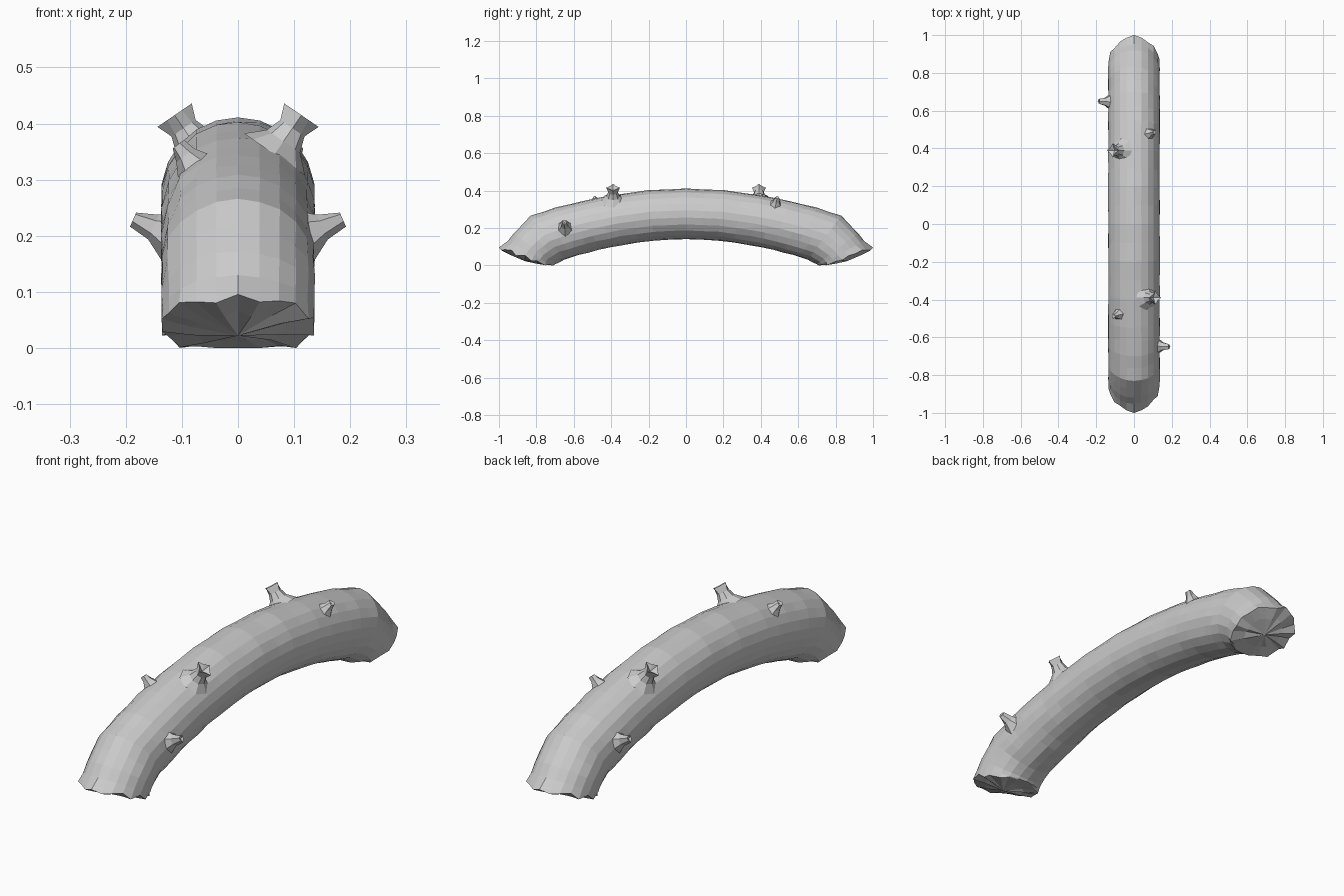
import bpy, bmesh, random
from math import cos, sin, pi
from mathutils import Vector, Matrix

if "Cube" in bpy.data.objects:
    bpy.data.objects.remove(bpy.data.objects["Cube"])

random.seed(4)
SIDES = 22
HALF_TURN = Matrix.Rotation(pi, 4, 'Z')


def finish(bm, name):
    bmesh.ops.recalc_face_normals(bm, faces=bm.faces)
    me = bpy.data.meshes.new(name)
    bm.to_mesh(me)
    bm.free()
    ob = bpy.data.objects.new(name, me)
    bpy.context.collection.objects.link(ob)
    return ob


def bridge(bm, a, b):
    n = len(a)
    for k in range(n):
        bm.faces.new((a[k], a[(k + 1) % n], b[(k + 1) % n], b[k]))


def fan(bm, ring, centre):
    c = bm.verts.new(centre)
    for k in range(len(ring)):
        bm.faces.new((ring[k], ring[(k + 1) % len(ring)], c))


# Arched trunk: side profile as (top y, top z, bottom y, bottom z)
profile = [(0, .411, 0, .14), (.2, .402, .17, .133), (.4, .376, .34, .109),
           (.55, .346, .47, .082), (.7, .308, .57, .055), (.83, .265, .65, .03),
           (.92, .172, .70, .006), (.985, .087, .715, -.015)]
rows = []
for p, q in zip(profile, profile[1:]):
    rows += [p, tuple((a + b) / 2 for a, b in zip(p, q))]
rows.append(profile[-1])

bm = bmesh.new()
rings = []
for i, (ty, tz, by, bz) in enumerate(rows):
    ring = []
    for k in range(SIDES):
        a = 2 * pi * k / SIDES + pi / 2
        c, s = cos(a), sin(a)
        r = 1 + (random.uniform(-.016, .012) if i else 0)
        y = (ty + by) / 2 + (ty - by) / 2 * s * r
        z = (tz + bz) / 2 + (tz - bz) / 2 * s * r
        if i == len(rows) - 1:          # splintered rim
            y += random.uniform(-.012, .008)
            z += random.uniform(-.008, .012)
            if k == 0:
                y = 1.0
        ring.append(bm.verts.new((.137 * c * r, -y, max(z, 0))))
    rings.append(ring)
for a, b in zip(rings, rings[1:]):
    bridge(bm, a, b)

# Uneven broken end face, with an inner ring
centre = Vector((0, -.86, .022))
inner = [bm.verts.new(centre.lerp(v.co, .6) + Vector((0, 0, random.uniform(-.004, .006))))
         for v in rings[-1]]
bridge(bm, rings[-1], inner)
fan(bm, inner, centre)

# The other half is the same half turned about z
geo = bmesh.ops.duplicate(bm, geom=bm.verts[:] + bm.edges[:] + bm.faces[:])['geom']
bmesh.ops.transform(bm, matrix=HALF_TURN, verts=[g for g in geo if isinstance(g, bmesh.types.BMVert)])
bmesh.ops.remove_doubles(bm, verts=bm.verts, dist=.0005)
finish(bm, "log_trunk")


def stub(name, base, tip, radii, n, pit, star):
    """Broken twig: flared base, narrow neck, jagged pitted end."""
    base, tip = Vector(base), Vector(tip)
    d = (tip - base).normalized()
    v = Vector((0, 1, 0))
    u = v.cross(d).normalized()
    bm = bmesh.new()
    loops = []
    for j, r in enumerate(radii):
        c = base.lerp(tip, j / (len(radii) - 1))
        last = j == len(radii) - 1
        loops.append([bm.verts.new(
            c + (u * cos(2 * pi * k / n) + v * sin(2 * pi * k / n))
            * r * (star if last and k % 2 else 1)) for k in range(n)])
    for a, b in zip(loops, loops[1:]):
        bridge(bm, a, b)
    fan(bm, loops[-1], tip - d * pit)
    ob = finish(bm, name + "_front")
    twin = ob.copy()
    twin.name = name + "_back"
    twin.matrix_world = HALF_TURN
    bpy.context.collection.objects.link(twin)


# Twigs, each with a twin on the far side
stub("upper_branch", (.065, -.39, .345), (.113, -.39, .415), (.066, .036, .026, .037), 8, .018, .6)
stub("side_branch", (.115, -.645, .2), (.186, -.65, .231), (.05, .024, .016), 6, .006, .7)
stub("small_nub", (-.08, -.475, .325), (-.108, -.487, .362), (.034, .02, .015), 6, .004, .7)
